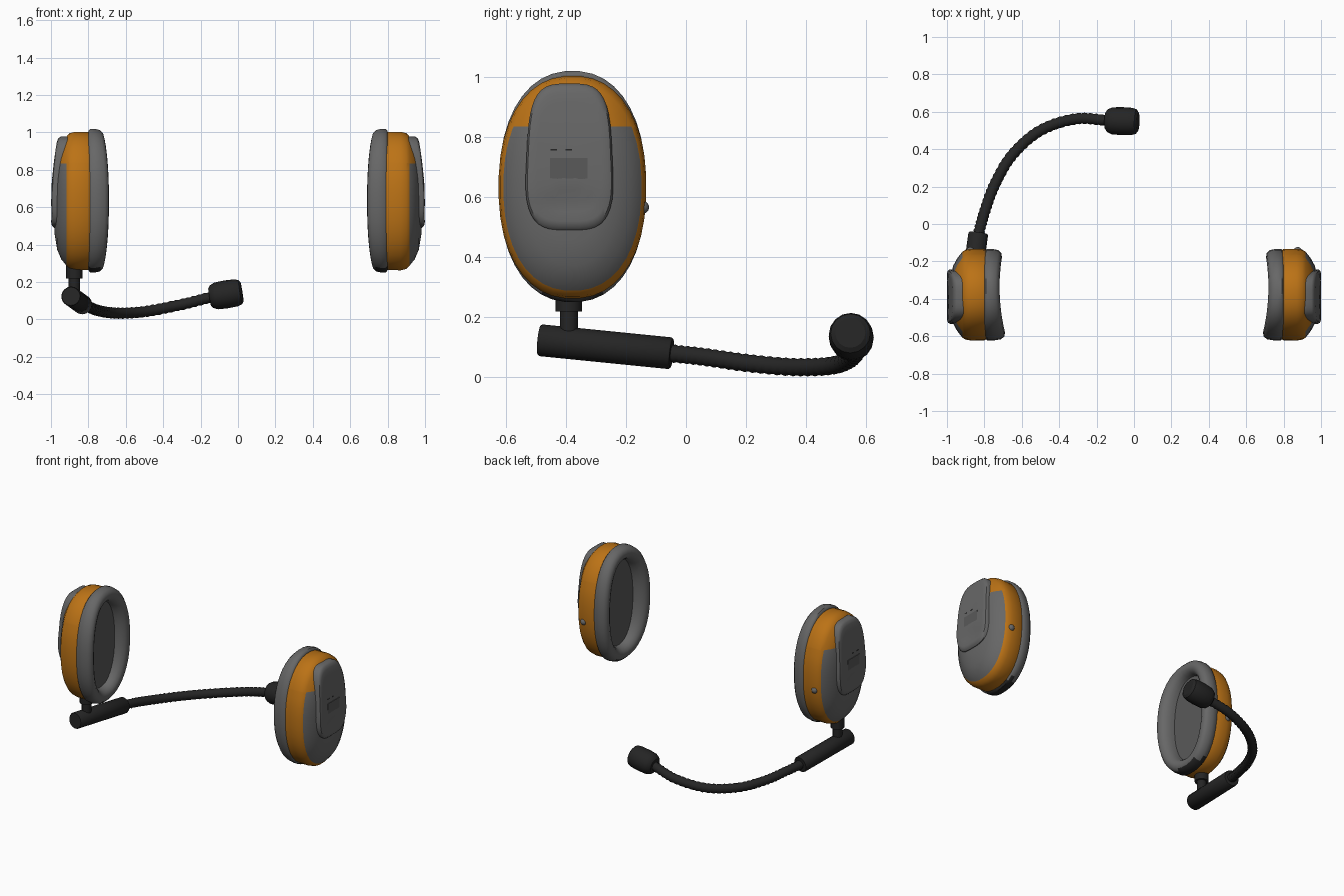
import bpy, bmesh, math
from mathutils import Vector

if "Cube" in bpy.data.objects:
    bpy.data.objects.remove(bpy.data.objects["Cube"])

def material(name, rgb):
    m = bpy.data.materials.new(name)
    m.diffuse_color = (*rgb, 1)
    m.use_nodes = True
    m.node_tree.nodes["Principled BSDF"].inputs["Base Color"].default_value = m.diffuse_color
    return m

ORANGE = material("orange", (0.50, 0.17, 0.008))
GREY = material("mid grey", (0.135, 0.135, 0.135))
FLOOR = material("lining grey", (0.10, 0.10, 0.10))
BLACK = material("black", (0.018, 0.018, 0.018))

YC, ZC = -0.378, 0.633      # ear cup centre
N = 40                      # sides of the ear cup outlines

def outline(hy, hz, power, yc=YC, zc=ZC):
    """Rounded oval in the y/z plane."""
    pts = []
    for i in range(N):
        a = 2 * math.pi * (i + 0.5) / N
        c, s = math.cos(a), math.sin(a)
        pts.append((yc + hy * math.copysign(abs(c) ** (2 / power), c),
                    zc + hz * math.copysign(abs(s) ** (2 / power), s)))
    return pts

def smooth(ob, angle=40):
    bpy.ops.object.select_all(action='DESELECT')
    ob.select_set(True)
    bpy.context.view_layer.objects.active = ob
    bpy.ops.object.shade_smooth_by_angle(angle=math.radians(angle))

def finish(bm, name, mats, rule=None, mirror=True, angle=40):
    """Turn a bmesh into a coloured, smoothed, mirrored object."""
    bmesh.ops.recalc_face_normals(bm, faces=bm.faces)
    if rule:
        for f in bm.faces:
            f.material_index = rule(f)
    me = bpy.data.meshes.new(name)
    bm.to_mesh(me)
    bm.free()
    for m in mats:
        me.materials.append(m)
    ob = bpy.data.objects.new(name, me)
    bpy.context.collection.objects.link(ob)
    smooth(ob, angle)
    if mirror:
        ob.modifiers.new("Mirror", 'MIRROR').use_mirror_merge = False
    return ob

def loft(rings):
    """Skin a list of rings of 3D points and close both ends."""
    bm = bmesh.new()
    vs = [[bm.verts.new(p) for p in r] for r in rings]
    for a, b in zip(vs, vs[1:]):
        for i in range(N):
            j = (i + 1) % N
            bm.faces.new((a[i], a[j], b[j], b[i]))
    bm.faces.new(vs[0])
    bm.faces.new(vs[-1])
    return bm

# Ear cup shell: orange body with a grey lower outer cap
shell = [(0.785, .236, .362), (0.80, .245, .370), (0.87, .246, .371), (0.90, .241, .364),
         (0.918, .230, .345), (0.945, .195, .312), (0.967, .155, .260), (0.980, .10, .18)]
bm = loft([[(x, y, z) for y, z in outline(hy, hz, 2.25)] for x, hy, hz in shell])
bmesh.ops.bisect_plane(bm, geom=bm.verts[:] + bm.edges[:] + bm.faces[:],
                       plane_co=(0, 0, 0.835), plane_no=(0, 0, 1))

def shell_rule(f):
    c = f.calc_center_median()
    return 1 if c.x > 0.918 and c.z < 0.835 else 0
finish(bm, "ear_cup_shell", [ORANGE, GREY], shell_rule)

# Ear cushion: padded ring, bent to fit the head, with a recessed lining
pad = [(0.80, .012), (0.79, 0), (0.765, 0), (0.74, .006), (0.724, .022), (0.718, .045),
       (0.724, .066), (0.74, .082), (0.76, .090), (0.778, .093)]

def pad_ring(x, inset):
    k = min(1, max(0, (0.80 - x) / 0.08))
    return [(x - k * 0.03 * ((y - YC) / 0.245) ** 2 + k * 0.04 * (y - YC), y, z)
            for y, z in outline(.245 - inset, .385 - inset, 2.25, YC, 0.635)]

def pad_rule(f):
    c = f.calc_center_median()
    if len(f.verts) > 4:
        return 1
    if c.z < 0.29 and abs(c.y - YC - 0.03) < 0.12 and f.normal.z < -0.5 and c.x > 0.728:
        return 2
    return 0
finish(loft([pad_ring(*p) for p in pad]), "ear_cushion", [GREY, FLOOR, BLACK], pad_rule, angle=50)

# Raised cover plate on the outside of each cup
def plate_x(y, z):
    dent = 0.010 * math.exp(-((y + 0.388) / 0.09) ** 2 - ((z - 0.575) / 0.03) ** 2)
    return 0.999 - 0.25 * max(0, z - 0.6) ** 2 - dent

def plate_ring(scale, drop):
    pts = []
    for y, z in outline(.149 * scale, .244 * scale, 3.6, -0.388, 0.734):
        y = -0.388 + (y + 0.388) * (1 - 0.3 * (z - 0.6) * (z > 0.6))
        pts.append((0.90 if drop is None else plate_x(y, z) - drop, y, z))
    return pts
finish(loft([plate_ring(1, None), plate_ring(1, .015), plate_ring(.96, .004)]
            + [plate_ring(s, 0) for s in (.88, .75, .6, .45, .3, .15, .04)]), "cover_plate", [GREY])

def box(name, mat, centre, size):
    bm = bmesh.new()
    bmesh.ops.create_cube(bm, size=1)
    for v in bm.verts:
        v.co = Vector(centre) + Vector([a * b for a, b in zip(v.co, size)])
    finish(bm, name, [mat])

# Small inlay and slots on the cover plate
box("plate_inlay", FLOOR, (0.9955, -0.39, 0.695), (0.005, 0.125, 0.07))
for i, y in enumerate((-0.44, -0.39)):
    box(f"plate_slot_{i + 1}", BLACK, (0.9915, y, 0.758), (0.005, 0.022, 0.005))

# Round button on the back edge of each cup
bm = bmesh.new()
bmesh.ops.create_uvsphere(bm, u_segments=16, v_segments=10, radius=0.022)
bmesh.ops.translate(bm, verts=bm.verts, vec=(0.875, -0.145, 0.566))
finish(bm, "cup_button", [GREY])

def tube(name, points, radii, sides=4):
    """Round tube through points with a radius at each one."""
    cu = bpy.data.curves.new(name, 'CURVE')
    cu.dimensions = '3D'
    cu.bevel_depth = 1
    cu.bevel_resolution = sides
    cu.use_fill_caps = True
    sp = cu.splines.new('POLY')
    sp.points.add(len(points) - 1)
    for p, co, r in zip(sp.points, points, radii):
        p.co = (*co, 1)
        p.radius = r
    cu.materials.append(BLACK)
    ob = bpy.data.objects.new(name, cu)
    bpy.context.collection.objects.link(ob)
    bpy.ops.object.select_all(action='DESELECT')
    ob.select_set(True)
    bpy.context.view_layer.objects.active = ob
    bpy.ops.object.convert(target='MESH')
    smooth(bpy.context.view_layer.objects.active)

def between(a, b, ts):
    a, b = Vector(a), Vector(b)
    return [a.lerp(b, t) for t in ts]

# Microphone mount under the left cup
tube("mount_collar", [(-0.875, -0.39, 0.22), (-0.875, -0.39, 0.29)], [0.044] * 2)
tube("mount_stem", [(-0.875, -0.39, 0.11), (-0.875, -0.39, 0.24)], [0.03] * 2)
tube("boom_holder", between((-0.893, -0.488, 0.124), (-0.832, -0.048, 0.080), (0, .012, .988, 1)),
     [0.049, 0.053, 0.053, 0.049], 6)

# Ribbed flexible boom, sampled along a smooth path
path = [Vector(p) for p in [
    (-0.86, -0.2, 0.095), (-0.835, -0.07, 0.082), (-0.80, 0.06, 0.068), (-0.745, 0.21, 0.047),
    (-0.65, 0.37, 0.034), (-0.50, 0.50, 0.042), (-0.31, 0.562, 0.078), (-0.13, 0.552, 0.122),
    (0.03, 0.545, 0.15)]]
points = []
for p0, p1, p2, p3 in zip(path, path[1:], path[2:], path[3:]):
    for k in range(12):
        t = k / 12
        points.append(0.5 * (2 * p1 + (p2 - p0) * t + (2 * p0 - 5 * p1 + 4 * p2 - p3) * t * t
                             + (3 * p1 - p0 - 3 * p2 + p3) * t ** 3))
points.append(path[-2])
tube("flexible_boom", points, [0.031 if i % 2 else 0.027 for i in range(len(points))])

# Microphone capsule
tube("microphone", between((-0.152, 0.553, 0.120), (0.022, 0.547, 0.148), (0, .06, .2, .5, .8, .94, 1)),
     [0.046, 0.061, 0.072, 0.075, 0.073, 0.066, 0.050], 6)
